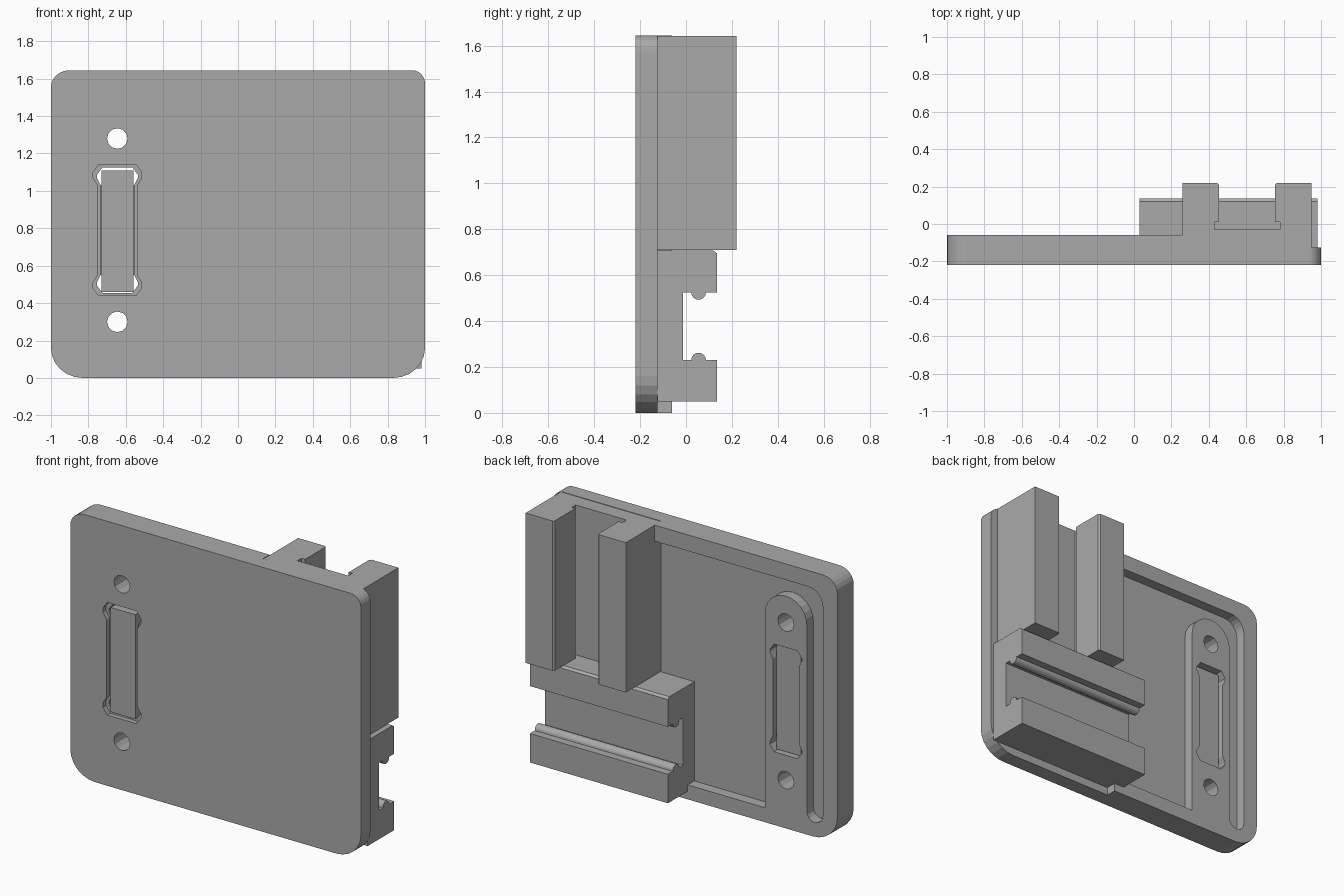
import bpy, bmesh
from math import cos, sin, radians
from mathutils import Vector

cube = bpy.data.objects.get("Cube")
if cube:
    bpy.data.objects.remove(cube, do_unlink=True)

grey = bpy.data.materials.new("plain grey")
grey.use_nodes = True
grey.diffuse_color = (0.4, 0.4, 0.4, 1)
grey.node_tree.nodes["Principled BSDF"].inputs["Base Color"].default_value = (0.4, 0.4, 0.4, 1)


def arc(u, v, ru, rv, start, end, n=6):
    """Points of an elliptical arc, angles in degrees."""
    angles = [radians(start + (end - start) * i / n) for i in range(n + 1)]
    return [(u + ru * cos(a), v + rv * sin(a)) for a in angles]


def extrude(name, points, axis, low, high):
    """Extrude a closed 2D profile along an axis; the profile uses the other two axes in order."""
    place = {"x": lambda p: (low, p[0], p[1]),
             "y": lambda p: (p[0], low, p[1]),
             "z": lambda p: (p[0], p[1], low)}[axis]
    bm = bmesh.new()
    face = bm.faces.new([bm.verts.new(place(p)) for p in points])
    new = bmesh.ops.extrude_face_region(bm, geom=[face])["geom"]
    shift = Vector([high - low if a == axis else 0 for a in "xyz"])
    bmesh.ops.translate(bm, verts=[g for g in new if isinstance(g, bmesh.types.BMVert)], vec=shift)
    bmesh.ops.recalc_face_normals(bm, faces=bm.faces)
    mesh = bpy.data.meshes.new(name)
    bm.to_mesh(mesh)
    bm.free()
    mesh.materials.append(grey)
    obj = bpy.data.objects.new(name, mesh)
    bpy.context.collection.objects.link(obj)
    return obj


def cut(targets, cutter):
    cutter.hide_render = True
    cutter.hide_set(True)
    for target in targets:
        mod = target.modifiers.new(cutter.name, "BOOLEAN")
        mod.operation = "DIFFERENCE"
        mod.solver = "EXACT"
        mod.object = cutter


FRONT, FLOOR, RIM, TOP = -0.22, -0.125, -0.06, 1.645
PX = -0.645  # centre line of the connector pad

# Front plate with rounded corners
left_side = arc(-0.9, TOP - 0.09, 0.1, 0.09, 90, 180) + arc(-0.83, 0.16, 0.17, 0.16, 180, 270)
right_side = arc(0.83, 0.16, 0.17, 0.16, 270, 360) + arc(0.93, TOP - 0.07, 0.07, 0.07, 0, 90)
plate = extrude("front_plate", left_side + right_side, "y", FRONT, FLOOR)

# Raised rim and connector pad in one outline
rim_outline = ([(0.26, TOP)] + left_side + [(0.1, 0), (0.1, 0.09), (-0.5, 0.09)]
               + arc(PX, 1.3, 0.145, 0.145, 0, 180, 12)
               + arc(-0.845, 0.145, 0.055, 0.055, 360, 180, 8)
               + arc(-0.8, 1.445, 0.1, 0.1, 180, 90)
               + [(0.26, TOP - 0.1)])
rim = extrude("rim_and_connector_pad", rim_outline, "y", FLOOR, RIM)

# Screw holes
for name, z in (("upper_hole_cutter", 1.28), ("lower_hole_cutter", 0.3)):
    cut([plate, rim], extrude(name, arc(PX, z, 0.055, 0.055, 0, 330, 11), "y", -0.5, 0.3))


# Connector opening: narrow waist, wider ends, shallow flare at the front
def slot(waist, end, half_height):
    quarter = [(waist, 0.24), (end, 0.28), (end, half_height - 0.04), (end - 0.03, half_height)]
    outline = (quarter + [(-x, z) for x, z in reversed(quarter)]
               + [(-x, -z) for x, z in quarter] + [(x, -z) for x, z in reversed(quarter)])
    return [(PX + x, 0.79 + z) for x, z in outline]


cut([plate, rim], extrude("slot_cutter", slot(0.09, 0.11, 0.335), "y", -0.5, 0.3))
cut([plate], extrude("slot_flare_cutter", slot(0.105, 0.13, 0.35), "y", -0.5, -0.19))


def rectangle(u0, u1, v0, v1):
    return [(u0, v0), (u1, v0), (u1, v1), (u0, v1)]


# Plug inside the opening and the web holding it
extrude("connector_plug", rectangle(PX - 0.085, PX + 0.085, 0.46, 1.11), "y", -0.21, -0.09)
extrude("connector_web", rectangle(PX - 0.1, PX + 0.1, 0.55, 1.03), "y", -0.18, -0.11)

# Twin upright rails with an undercut channel between them
MID = 0.605
half = [(0.175, -0.03), (0.175, 0.01), (0.15, 0.01), (0.15, 0.21), (0.16, 0.22),
        (0.345, 0.22), (0.345, FLOOR)]
rails = [(MID + x, y) for x, y in half] + [(MID - x, y) for x, y in reversed(half)]
extrude("upright_rails", rails, "z", 0.71, TOP - 0.003)

# Lower clamp block with ridged jaws
clamp = ([(FLOOR, 0.05), (0.135, 0.05), (0.135, 0.23)]
         + arc(0.055, 0.23, 0.032, 0.032, 0, 180, 8)
         + [(-0.012, 0.23), (-0.012, 0.525)]
         + arc(0.055, 0.525, 0.032, 0.032, 180, 360, 8)
         + [(0.135, 0.525), (0.135, 0.695), (0.12, 0.707), (FLOOR, 0.707)])
extrude("clamp_block", clamp, "x", 0.03, 0.98)
